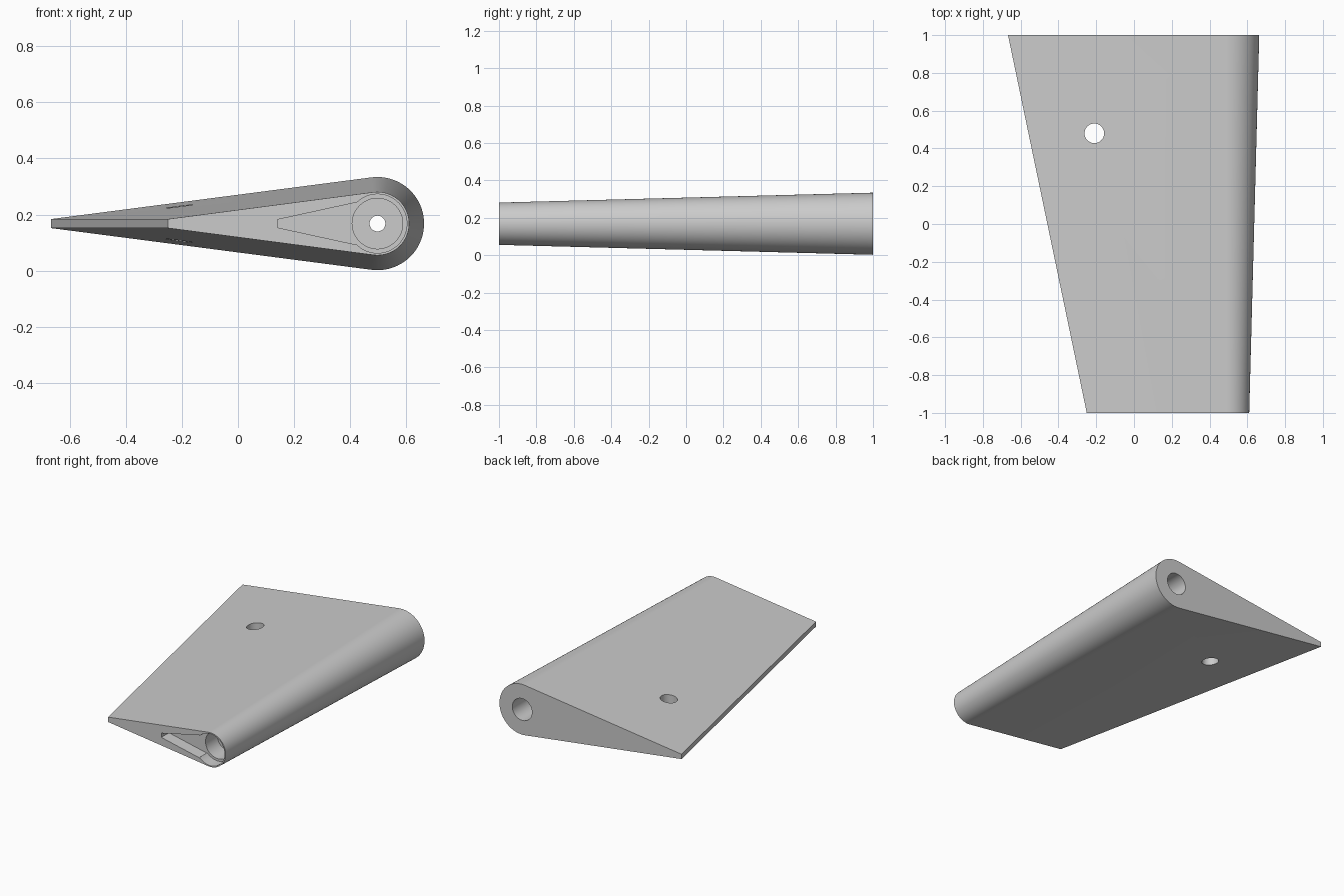
import bpy, bmesh, math
from mathutils import Matrix

default = bpy.data.objects.get("Cube")
if default:
    bpy.data.objects.remove(default, do_unlink=True)

AXIS_X, AXIS_Z = 0.497, 0.168   # hinge axis
GREY = (0.6, 0.6, 0.6, 1)

grey = bpy.data.materials.new("light grey plastic")
grey.use_nodes = True
grey.diffuse_color = GREY
grey.node_tree.nodes["Principled BSDF"].inputs["Base Color"].default_value = GREY


def outline(radius, tail_x, tail_half, segments=48):
    """Teardrop: round nose on the hinge axis, tangent sides, blunt tail."""
    tilt = math.atan2(radius - tail_half, AXIS_X - tail_x)
    start = math.pi / 2 + tilt
    points = [(tail_x, AXIS_Z - tail_half)]
    for i in range(segments + 1):
        a = -start + 2 * start * i / segments
        points.append((AXIS_X + radius * math.cos(a), AXIS_Z + radius * math.sin(a)))
    points.append((tail_x, AXIS_Z + tail_half))
    return points


def loft(name, front, back, y0, y1):
    """Solid between two matching outlines."""
    bm = bmesh.new()
    a = [bm.verts.new((x, y0, z)) for x, z in front]
    b = [bm.verts.new((x, y1, z)) for x, z in back]
    bm.faces.new(a)
    bm.faces.new(b[::-1])
    for i in range(len(a)):
        j = (i + 1) % len(a)
        bm.faces.new((a[i], b[i], b[j], a[j]))
    return finish(name, bm)


def cylinder(name, radius, start, end, axis):
    """Cylinder along y through the hinge axis, or along z through the panel."""
    bm = bmesh.new()
    bmesh.ops.create_cone(bm, cap_ends=True, segments=48, radius1=radius,
                          radius2=radius, depth=end - start)
    mid = (start + end) / 2
    if axis == "Y":
        place = Matrix.Translation((AXIS_X, mid, AXIS_Z)) @ Matrix.Rotation(math.pi / 2, 4, "X")
    else:
        place = Matrix.Translation((-0.21, 0.48, mid))
    bm.transform(place)
    return finish(name, bm)


def finish(name, bm):
    bmesh.ops.recalc_face_normals(bm, faces=bm.faces)
    mesh = bpy.data.meshes.new(name)
    bm.to_mesh(mesh)
    bm.free()
    mesh.materials.append(grey)
    obj = bpy.data.objects.new(name, mesh)
    bpy.context.collection.objects.link(obj)
    return obj


# Tapered fin body
fin = loft("fin_body", outline(0.113, -0.25, 0.016), outline(0.166, -0.667, 0.016), -1, 1)

# Recesses and holes
pocket = outline(0.102, 0.14, 0.014)
neck = [(0.14, AXIS_Z - 0.014), (0.42, AXIS_Z - 0.075),
        (0.42, AXIS_Z + 0.075), (0.14, AXIS_Z + 0.014)]
cutters = [
    cylinder("lever_hub_recess", 0.105, -1.1, -0.92, "Y"),
    loft("lever_arm_recess", neck, neck, -1.1, -0.92),
    cylinder("front_bore", 0.09, -1.1, -0.8, "Y"),
    cylinder("screw_hole", 0.028, -1.2, 1.2, "Y"),
    cylinder("back_bore", 0.072, 0.6, 1.1, "Y"),
    cylinder("panel_hole", 0.052, -0.2, 0.6, "Z"),
]

# Cut them out one after another, then apply
for cutter in cutters:
    mod = fin.modifiers.new(cutter.name, "BOOLEAN")
    mod.operation = "DIFFERENCE"
    mod.solver = "EXACT"
    mod.object = cutter
bpy.context.view_layer.objects.active = fin
fin.select_set(True)
for cutter in cutters:
    bpy.ops.object.modifier_apply(modifier=cutter.name)
    bpy.data.objects.remove(cutter, do_unlink=True)

bpy.ops.object.shade_smooth_by_angle(angle=math.radians(30))
